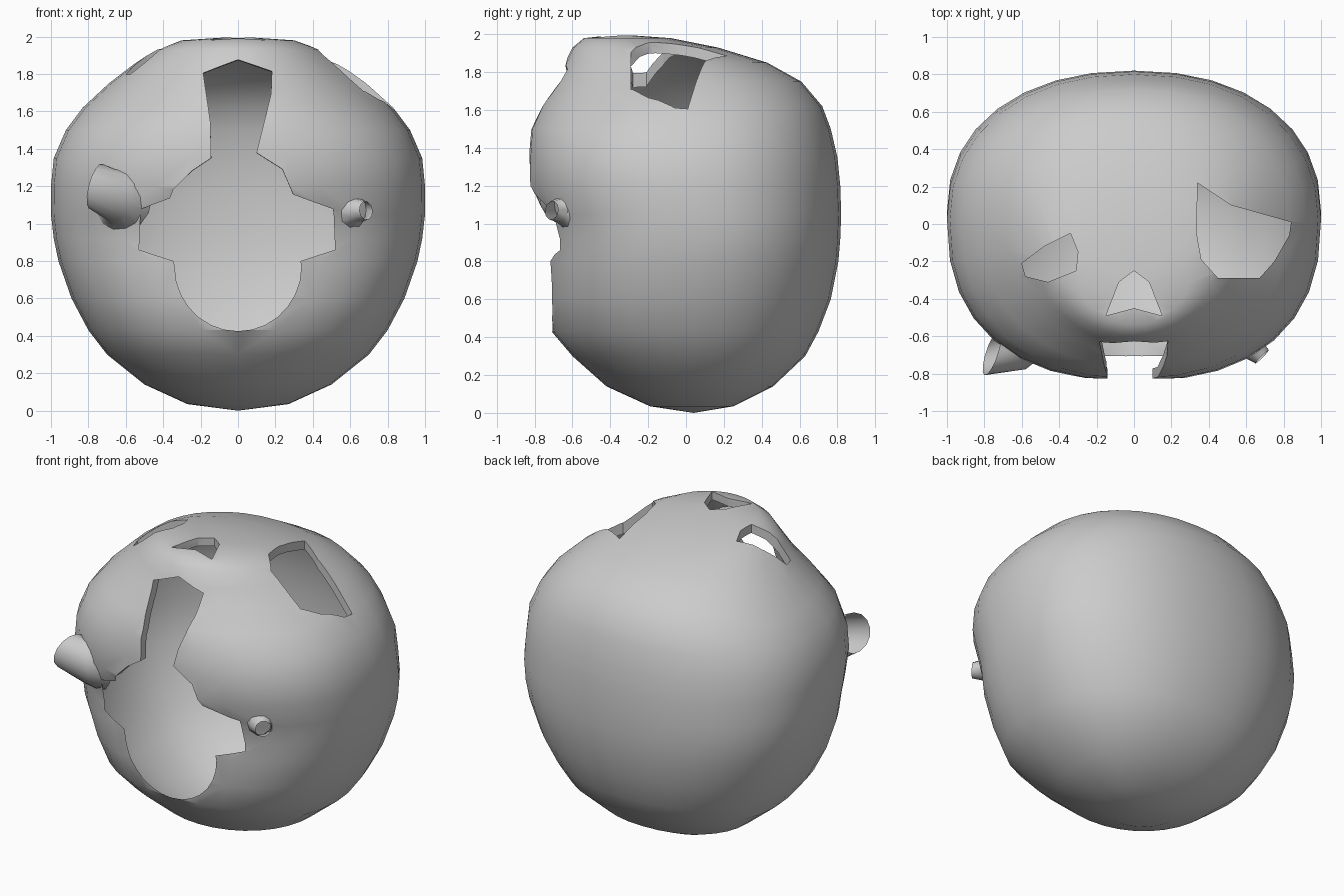
import bpy, bmesh, math
from mathutils import Vector

if "Cube" in bpy.data.objects:
    bpy.data.objects.remove(bpy.data.objects["Cube"])

SEG = 32
# shell sections: z, half width, front y, back y, front squareness
SECTIONS = [
    (0.035, 0.27, -0.19, 0.25, 2.1), (0.14, 0.50, -0.42, 0.46, 2.1), (0.30, 0.70, -0.60, 0.63, 2.2),
    (0.43, 0.80, -0.71, 0.70, 2.3), (0.60, 0.89, -0.735, 0.765, 2.4), (0.80, 0.96, -0.745, 0.805, 2.5),
    (0.92, 0.985, -0.74, 0.815, 2.5), (1.05, 1.0, -0.77, 0.82, 2.5), (1.20, 1.0, -0.84, 0.815, 2.4),
    (1.35, 0.985, -0.835, 0.80, 2.4), (1.50, 0.92, -0.825, 0.765, 2.3), (1.62, 0.83, -0.77, 0.72, 2.1),
    (1.75, 0.69, -0.69, 0.61, 2.0), (1.85, 0.56, -0.64, 0.43, 2.0), (1.93, 0.44, -0.60, 0.17, 2.0),
    (1.98, 0.30, -0.54, -0.08, 2.0)]


def new_object(name, bm):
    bmesh.ops.recalc_face_normals(bm, faces=bm.faces)
    me = bpy.data.meshes.new(name)
    bm.to_mesh(me)
    bm.free()
    ob = bpy.data.objects.new(name, me)
    bpy.context.collection.objects.link(ob)
    return ob


def bridge(bm, r0, r1):
    for i in range(len(r0)):
        j = (i + 1) % len(r0)
        bm.faces.new((r0[i], r0[j], r1[j], r1[i]))


def spow(v, e):
    return math.copysign(abs(v) ** e, v)


def shell():
    bm = bmesh.new()
    rings = []
    for z, w, yf, yb, n in SECTIONS:
        cy = (yf + yb) / 2 + 0.04
        ring = []
        for i in range(SEG):
            a = 2 * math.pi * i / SEG
            c, s = math.cos(a), math.sin(a)
            depth, e = (yb - cy, 2 / 2.2) if s > 0 else (cy - yf, 2 / n)
            ring.append(bm.verts.new((w * spow(c, e), cy + depth * spow(s, e), z)))
        rings.append(ring)
    for r0, r1 in zip(rings, rings[1:]):
        bridge(bm, r0, r1)
    for ring, pole in ((rings[0], (0, 0.04, 0.0)), (rings[-1], (0, -0.36, 2.0))):
        p = bm.verts.new(pole)
        for i in range(SEG):
            bm.faces.new((ring[i], ring[(i + 1) % SEG], p))
    return new_object("head_shell", bm)


def prism(name, lower, upper):
    bm = bmesh.new()
    a = [bm.verts.new(p) for p in lower]
    b = [bm.verts.new(p) for p in upper]
    bm.faces.new(a)
    bm.faces.new(b)
    bridge(bm, a, b)
    ob = new_object(name, bm)
    ob.hide_render = True
    return ob


def open_stub(name, rings, sides):
    """Flared open tube through (centre, axis, radius) rings."""
    bm = bmesh.new()
    loops = []
    for centre, axis, r in rings:
        q = Vector(axis).to_track_quat('Z', 'Y')
        loops.append([bm.verts.new(Vector(centre) + q @ Vector(
            (r * math.cos(2 * math.pi * i / sides), r * math.sin(2 * math.pi * i / sides), 0)))
            for i in range(sides)])
    for a, b in zip(loops, loops[1:]):
        bridge(bm, a, b)
    return new_object(name, bm)


def apply_mod(ob, mod):
    bpy.context.view_layer.objects.active = ob
    bpy.ops.object.modifier_apply(modifier=mod.name)


def cut(ob, other):
    m = ob.modifiers.new("cut", 'BOOLEAN')
    m.object, m.operation, m.solver = other, 'DIFFERENCE', 'EXACT'
    apply_mod(ob, m)
    bpy.data.objects.remove(other)


# hollow head; inner wall marked by slot 1
head = shell()
for _ in range(2):
    head.data.materials.append(None)
sol = head.modifiers.new("wall", 'SOLIDIFY')
sol.thickness, sol.offset, sol.material_offset = 0.055, -1, 1
apply_mod(head, sol)

# front opening: forehead slot, eye notches and round mouth
mouth = [(0.345 * math.cos(a), 0.77 + 0.345 * math.sin(a))
         for a in (math.pi * (1 + i / 14) for i in range(15))]
front = [(-0.19, 1.84), (-0.15, 1.56), (-0.145, 1.36), (-0.25, 1.29), (-0.35, 1.19),
         (-0.37, 1.14), (-0.53, 1.08), (-0.54, 0.86), (-0.35, 0.80)] + mouth + [
         (0.34, 0.80), (0.53, 0.86), (0.52, 1.08), (0.30, 1.16), (0.24, 1.30),
         (0.10, 1.39), (0.18, 1.72), (0.185, 1.85), (0, 1.915)]
cut(head, prism("front_cutter", [(x, -1.2, z) for x, z in front],
                [(x * 0.97, -0.38, z - 0.06 * max(0, z - 1.0)) for x, z in front]))

# holes in the crown
for hole in (
        [(0.34, 0.22), (0.52, 0.10), (0.84, 0.01), (0.83, -0.06), (0.75, -0.20),
         (0.67, -0.29), (0.45, -0.29), (0.36, -0.19), (0.335, -0.05)],
        [(-0.60, -0.21), (-0.48, -0.12), (-0.34, -0.05), (-0.30, -0.15),
         (-0.31, -0.25), (-0.46, -0.31), (-0.58, -0.28)],
        [(0, -0.25), (0.08, -0.31), (0.15, -0.49), (0, -0.45), (-0.15, -0.49), (-0.08, -0.31)]):
    cut(head, prism("crown_cutter", [(x, y, 1.3) for x, y in hole],
                    [(x, y, 2.4) for x, y in hole]))

# keep one skin with turned-in lips: drop the inner wall and the mouth lip
bm = bmesh.new()
bm.from_mesh(head.data)
drop = []
for f in bm.faces:
    c = f.calc_center_median()
    lip = c.z < 1.2 and c.y < -0.5 and abs(c.x) < 0.56 and c.z > 0.42 and abs(f.normal.y) < 0.15
    if f.material_index == 1 or lip:
        drop.append(f)
bmesh.ops.delete(bm, geom=drop, context='FACES')
for f in bm.faces:
    f.material_index = 0
bm.to_mesh(head.data)
bm.free()
head.data.materials.clear()

# broken side stubs
left = open_stub("left_stub", [
    ((-0.63, -0.60, 1.14), (-0.4, -0.8, 0), 0.19), ((-0.67, -0.67, 1.15), (-0.7, -0.6, 0), 0.14),
    ((-0.76, -0.69, 1.20), (-0.9, 0.3, 0.25), 0.125)], 14)
right = open_stub("right_stub", [
    ((0.61, -0.60, 1.07), (0.5, -0.8, 0), 0.12), ((0.64, -0.67, 1.07), (0.7, -0.7, 0), 0.065),
    ((0.685, -0.71, 1.07), (0.7, -0.7, 0.1), 0.05)], 10)

# smooth surfaces with crisp broken edges
bpy.ops.object.select_all(action='DESELECT')
for ob in (head, left, right):
    ob.select_set(True)
bpy.context.view_layer.objects.active = head
bpy.ops.object.shade_smooth_by_angle(angle=math.radians(40))
